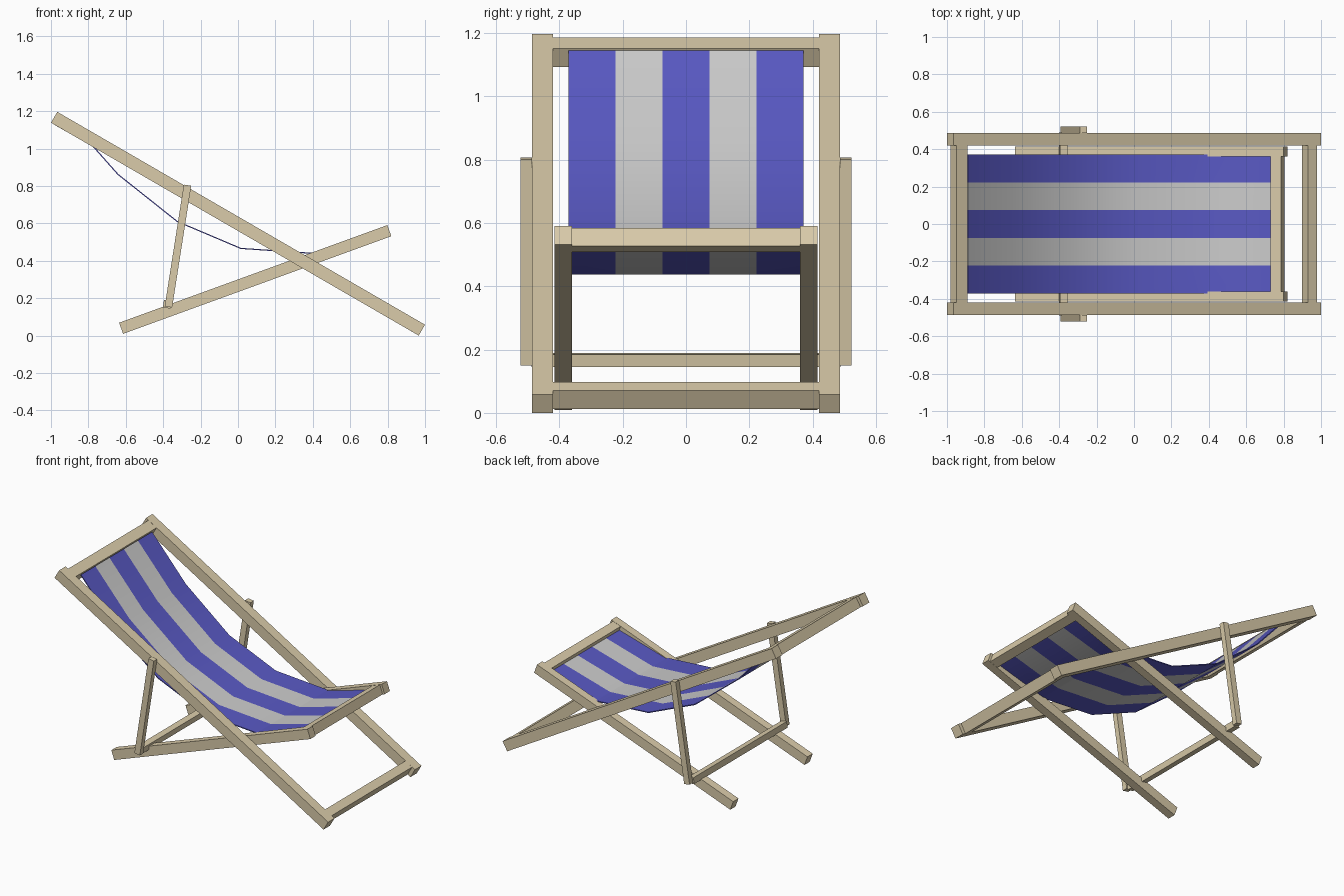
import bpy, bmesh
from math import radians
from mathutils import Vector

if "Cube" in bpy.data.objects:
    bpy.data.objects.remove(bpy.data.objects["Cube"])


def material(name, color):
    m = bpy.data.materials.new(name)
    m.diffuse_color = (*color, 1)
    m.use_nodes = True
    m.node_tree.nodes["Principled BSDF"].inputs["Base Color"].default_value = m.diffuse_color
    return m


wood = material("wood", (0.7, 0.6, 0.4))
blue = material("blue_cloth", (0.1, 0.1, 0.55))
white = material("pale_cloth", (0.8, 0.8, 0.8))


def add_object(name, bm, mats):
    bmesh.ops.recalc_face_normals(bm, faces=bm.faces)
    me = bpy.data.meshes.new(name)
    bm.to_mesh(me)
    bm.free()
    ob = bpy.data.objects.new(name, me)
    bpy.context.collection.objects.link(ob)
    for m in mats:
        me.materials.append(m)
    return ob


def beam(name, a, b, depth, y0, y1):
    """Box whose centre line runs a -> b in the XZ plane, spanning y0..y1."""
    a, b = Vector(a), Vector(b)
    d = (b - a).normalized()
    n = Vector((-d.y, d.x)) * depth / 2
    bm = bmesh.new()
    face = bm.faces.new([bm.verts.new((p.x, y0, p.y)) for p in (a - n, b - n, b + n, a + n)])
    ext = bmesh.ops.extrude_face_region(bm, geom=[face])["geom"]
    bmesh.ops.translate(bm, vec=(0, y1 - y0, 0),
                        verts=[v for v in ext if isinstance(v, bmesh.types.BMVert)])
    return add_object(name, bm, [wood])


def cross_bar(name, centre, direction, width, depth, half_y):
    c, d = Vector(centre), Vector(direction).normalized() * width / 2
    return beam(name, c - d, c + d, depth, -half_y, half_y)


RAIL = (Vector((-0.983, 1.167)), Vector((0.983, 0.029)))
LEG = (Vector((-0.625, 0.039)), Vector((0.809, 0.561)))
STRUT = (Vector((-0.372, 0.153)), Vector((-0.270, 0.804)))

# Side members, one pair each
for name, (a, b), depth, y0, y1 in (("long_rail", RAIL, 0.067, 0.42, 0.487),
                                    ("seat_leg", LEG, 0.063, 0.36, 0.415),
                                    ("prop_strut", STRUT, 0.04, 0.487, 0.522)):
    beam(name + "_left", a, b, depth, y0, y1)
    beam(name + "_right", a, b, depth, -y1, -y0)

# Cross bars
cross_bar("head_bar", (-0.936, 1.139), RAIL[1] - RAIL[0], 0.068, 0.067, 0.422)
cross_bar("foot_bar", (0.938, 0.055), RAIL[1] - RAIL[0], 0.056, 0.067, 0.422)
cross_bar("seat_bar", (0.768, 0.546), LEG[1] - LEG[0], 0.058, 0.061, 0.361)
cross_bar("prop_bar", (-0.379, 0.167), STRUT[1] - STRUT[0], 0.04, 0.04, 0.488)

# Striped sling: rows of (x, z, half width)
rows = [(-0.89, 1.142, 0.371), (-0.642, 0.862, 0.371), (-0.325, 0.61, 0.371),
        (0.015, 0.466, 0.371), (0.395, 0.44, 0.371), (0.4, 0.44, 0.361),
        (0.74, 0.535, 0.361)]
bm = bmesh.new()
grid = [[bm.verts.new((x, y, z)) for y in (-w, -0.222, -0.075, 0.075, 0.222, w)]
        for x, z, w in rows]
for r0, r1 in zip(grid, grid[1:]):
    for i in range(5):
        bm.faces.new((r0[i], r1[i], r1[i + 1], r0[i + 1])).material_index = i % 2
sling = add_object("sling_seat", bm, [blue, white])
mod = sling.modifiers.new("cloth_thickness", 'SOLIDIFY')
mod.thickness = 0.006
mod.offset = 0
bpy.context.view_layer.objects.active = sling
sling.select_set(True)
bpy.ops.object.modifier_apply(modifier=mod.name)
bpy.ops.object.shade_smooth_by_angle(angle=radians(40))
